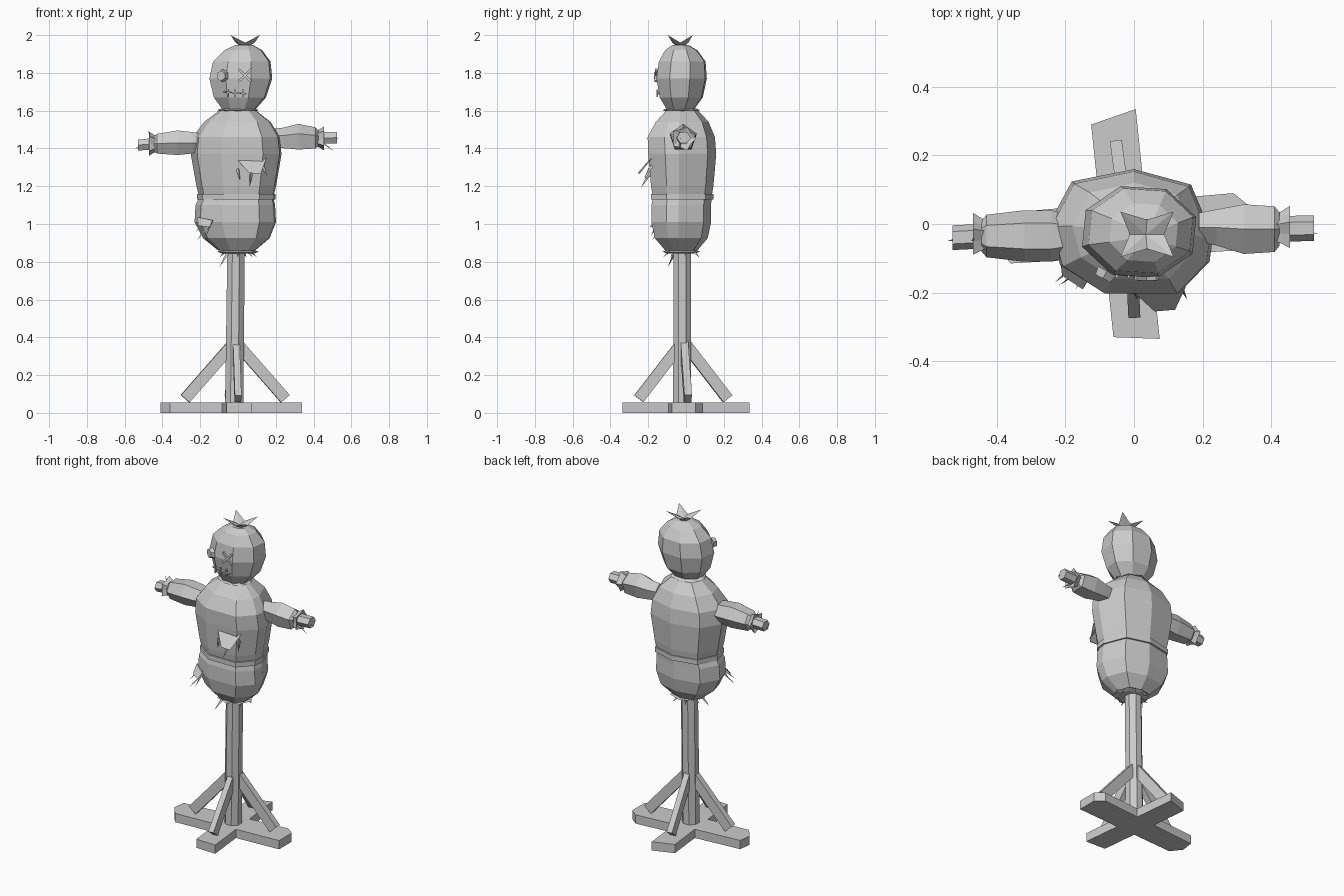
import bpy
import bmesh
from math import cos, sin, pi
from mathutils import Vector, Matrix

default_cube = bpy.data.objects.get("Cube")
if default_cube:
    bpy.data.objects.remove(default_cube, do_unlink=True)

grey = bpy.data.materials.new("plain grey")
grey.use_nodes = True
grey.diffuse_color = (0.6, 0.6, 0.6, 1)
grey.node_tree.nodes["Principled BSDF"].inputs["Base Color"].default_value = grey.diffuse_color


def finish(name, bm):
    """Turn a bmesh into a flat shaded object."""
    bmesh.ops.recalc_face_normals(bm, faces=bm.faces)
    mesh = bpy.data.meshes.new(name)
    bm.to_mesh(mesh)
    bm.free()
    mesh.materials.append(grey)
    obj = bpy.data.objects.new(name, mesh)
    bpy.context.collection.objects.link(obj)
    return obj


def polygon(sides, turn=0.0, inner=1.0):
    """Unit outline; inner below one gives a jagged, starry edge."""
    outline = []
    for i in range(sides):
        angle = 2 * pi * (i + turn) / sides
        radius = inner if i % 2 else 1.0
        outline.append((radius * cos(angle), radius * sin(angle)))
    return outline


def loft(name, rings, outline, axis="z"):
    """Skin rings given as (position, centre u, centre v, radius u, radius v)."""
    bm = bmesh.new()
    loops = []
    for pos, cu, cv, ru, rv in rings:
        loop = []
        for u, v in outline:
            a, b = cu + ru * u, cv + rv * v
            loop.append(bm.verts.new((a, b, pos) if axis == "z" else (pos, a, b)))
        loops.append(loop)
    n = len(outline)
    for low, high in zip(loops, loops[1:]):
        for i in range(n):
            j = (i + 1) % n
            bm.faces.new((low[i], low[j], high[j], high[i]))
    bm.faces.new(loops[0])
    bm.faces.new(loops[-1])
    return finish(name, bm)


def along(a, b):
    a, b = Vector(a), Vector(b)
    turn = (b - a).to_track_quat("Z", "Y").to_matrix().to_4x4()
    return Matrix.Translation((a + b) / 2) @ turn, (b - a).length


def bar(name, a, b, side, depth):
    matrix, length = along(a, b)
    bm = bmesh.new()
    bmesh.ops.create_cube(bm, size=1, matrix=matrix @ Matrix.Diagonal((side, depth, length, 1)))
    return finish(name, bm)


def straw(name, a, b, radius=0.008):
    matrix, length = along(a, b)
    bm = bmesh.new()
    bmesh.ops.create_cone(bm, cap_ends=True, segments=3, radius1=radius, radius2=0,
                          depth=length, matrix=matrix)
    return finish(name, bm)


def plank(name, corners):
    bm = bmesh.new()
    face = bm.faces.new([bm.verts.new((x, y, 0)) for x, y in corners])
    top = bmesh.ops.extrude_face_region(bm, geom=[face])["geom"]
    bmesh.ops.translate(bm, vec=(0, 0, 0.055),
                        verts=[v for v in top if isinstance(v, bmesh.types.BMVert)])
    return finish(name, bm)


def flap(name, corners, push):
    """Thin torn cloth plate."""
    bm = bmesh.new()
    face = bm.faces.new([bm.verts.new(c) for c in corners])
    top = bmesh.ops.extrude_face_region(bm, geom=[face])["geom"]
    bmesh.ops.translate(bm, vec=push, verts=[v for v in top if isinstance(v, bmesh.types.BMVert)])
    return finish(name, bm)


# Crossed base planks with clipped ends
plank("base_plank_side", [(-0.41, -0.05), (-0.36, -0.115), (0.34, -0.075),
                          (0.34, 0.05), (0.29, 0.09), (-0.4, 0.03)])
plank("base_plank_front", [(-0.06, -0.33), (0.075, -0.335), (0.005, 0.335), (-0.125, 0.29)])

# Post and four slanted braces
loft("post", [(0.04, -0.02, -0.02, 0.052, 0.052), (0.9, -0.01, -0.02, 0.05, 0.05)], polygon(8, 0.5))
bar("brace_right", (-0.28, -0.04, 0.075), (-0.03, -0.02, 0.36), 0.04, 0.06)
bar("brace_left", (0.25, 0.01, 0.075), (0, -0.01, 0.36), 0.04, 0.06)
bar("brace_front", (0, -0.25, 0.075), (-0.01, -0.03, 0.36), 0.035, 0.06)
bar("brace_back", (-0.05, 0.22, 0.075), (-0.02, 0, 0.36), 0.035, 0.06)

# Stuffed torso: irregular nine sided sack above and below the belt
sack = [(0.96, -0.1), (0.7, 0.75), (0.02, 1), (-0.72, 0.8), (-1, 0.1),
        (-0.86, -0.55), (-0.34, -1), (0.56, -1), (0.92, -0.5)]
loft("upper_torso", [
    (1.14, -0.005, -0.02, 0.2, 0.155),
    (1.2, -0.005, -0.02, 0.215, 0.165),
    (1.37, -0.005, -0.02, 0.245, 0.18),
    (1.46, -0.005, -0.025, 0.235, 0.178),
    (1.54, 0, -0.02, 0.18, 0.14),
    (1.6, 0, -0.02, 0.1, 0.085)], sack)
loft("belt", [(z, -0.005, -0.02, 0.212, 0.166) for z in (1.13, 1.16)], sack)
loft("lower_torso", [
    (0.86, -0.005, -0.025, 0.1, 0.085),
    (0.925, -0.005, -0.025, 0.18, 0.14),
    (1.01, -0.01, -0.025, 0.22, 0.158),
    (1.1, -0.01, -0.025, 0.215, 0.158),
    (1.14, -0.005, -0.02, 0.2, 0.155)], sack)

# Ragged cloth rims at neck and hem
ragged = polygon(16, 0, 0.88)
for name, z in (("neck_rim", 1.603), ("hem_rim", 0.853)):
    loft(name, [(z - 0.01, 0, -0.025, 0.08, 0.07), (z, 0, -0.025, 0.11, 0.1),
                (z + 0.008, 0, -0.025, 0.09, 0.08)], ragged)

# Head, leaning slightly to its left
loft("head", [
    (1.605, 0.005, -0.03, 0.09, 0.075),
    (1.67, 0.01, -0.025, 0.145, 0.12),
    (1.77, 0.015, -0.023, 0.175, 0.14),
    (1.86, 0.02, -0.02, 0.16, 0.13),
    (1.92, 0.028, -0.025, 0.105, 0.09),
    (1.947, 0.033, -0.03, 0.05, 0.045)], polygon(8, 0.4))

# Leafy tuft: open four pointed star
bm = bmesh.new()
bowl = bm.verts.new((0.035, -0.03, 1.95))
stem = bm.verts.new((0.035, -0.03, 1.925))
rim = []
for i in range(8):
    angle = pi * (i + 1) / 4
    radius, z = (0.05, 1.96) if i % 2 else (0.11, 2.0)
    rim.append(bm.verts.new((0.038 + radius * cos(angle), -0.03 + 0.85 * radius * sin(angle), z)))
for a, b in zip(rim, rim[1:] + rim[:1]):
    bm.faces.new((bowl, a, b))
    bm.faces.new((stem, b, a))
finish("tuft", bm)

# Face: button eye, crossed eye and stitched mouth
button = bmesh.new()
bmesh.ops.create_cone(button, cap_ends=True, segments=6, radius1=0.034, radius2=0.028, depth=0.025,
                      matrix=Matrix.Translation((-0.085, -0.148, 1.785))
                      @ Matrix.Rotation(-0.5, 4, "Z") @ Matrix.Rotation(pi / 2, 4, "X"))
finish("button_eye", button)
for s in (-1, 1):
    bar("cross_eye_stroke", (0.037 - 0.032 * s, -0.16, 1.755), (0.037 + 0.032 * s, -0.158, 1.818),
        0.012, 0.012)
bar("mouth_seam", (-0.075, -0.14, 1.7), (0.045, -0.15, 1.688), 0.015, 0.007)
for x in (-0.05, -0.015, 0.025):
    bar("mouth_stitch", (x, -0.152, 1.672), (x, -0.152, 1.712), 0.007, 0.01)

# Arms: stuffed sleeve, ragged cuff, straw hand
five, six = polygon(5, 0.25), polygon(6)
loft("left_sleeve", [
    (0.19, -0.01, 1.45, 0.045, 0.055), (0.24, -0.01, 1.45, 0.055, 0.06),
    (0.32, -0.015, 1.455, 0.076, 0.075), (0.41, -0.015, 1.45, 0.07, 0.062),
    (0.425, -0.015, 1.45, 0.05, 0.045)], five, "x")
loft("right_sleeve", [
    (-0.19, -0.035, 1.43, 0.06, 0.055), (-0.24, -0.035, 1.43, 0.075, 0.065),
    (-0.32, -0.035, 1.43, 0.075, 0.075), (-0.43, -0.035, 1.425, 0.062, 0.06),
    (-0.445, -0.035, 1.425, 0.045, 0.045)], six, "x")
cuff = polygon(10, 0, 0.75)
for name, s, x, y, z in (("left", 1, 0.415, -0.015, 1.453), ("right", -1, -0.43, -0.035, 1.425)):
    loft(name + "_cuff", [(x, y, z, 0.045, 0.045), (x + s * 0.015, y, z, 0.052, 0.05),
                          (x + s * 0.04, y, z, 0.068, 0.066), (x + s * 0.03, y, z, 0.04, 0.04)],
         cuff, "x")
loft("left_hand", [(0.41, -0.015, 1.455, 0.038, 0.036), (0.525, -0.012, 1.457, 0.037, 0.034)], six, "x")
loft("right_hand", [(-0.43, -0.035, 1.425, 0.036, 0.036), (-0.53, -0.04, 1.418, 0.036, 0.033)], six, "x")
straw("left_hand_straw", (0.43, -0.03, 1.44), (0.51, -0.035, 1.385))
straw("left_hand_straw", (0.46, -0.01, 1.455), (0.54, -0.03, 1.45))
straw("right_hand_straw", (-0.46, -0.04, 1.44), (-0.475, -0.05, 1.5))
straw("right_hand_straw", (-0.46, -0.035, 1.42), (-0.545, -0.05, 1.4), 0.02)

# Torn flaps on chest and hip, with straw poking out
flap("chest_flap", [(0, -0.2, 1.335), (0.15, -0.185, 1.345), (0.12, -0.25, 1.265),
                    (0.06, -0.255, 1.27)], (0, 0.006, 0.004))
flap("hip_flap", [(-0.215, -0.105, 1.035), (-0.135, -0.165, 1.02), (-0.15, -0.19, 0.985),
                  (-0.21, -0.15, 0.99)], (0.004, 0.005, 0))
for a, b in (((0, -0.19, 1.29), (0.01, -0.22, 1.235)), ((0.07, -0.18, 1.28), (0.06, -0.24, 1.19)),
             ((0.13, -0.17, 1.32), (0.155, -0.22, 1.25))):
    straw("chest_straw", a, b, 0.012)
for a, b in (((-0.15, -0.13, 1.0), (-0.22, -0.18, 0.91)), ((-0.17, -0.12, 1.02), (-0.23, -0.17, 0.95)),
             ((-0.14, -0.14, 1.02), (-0.17, -0.19, 0.93))):
    straw("hip_straw", a, b)

# Straw hanging below the hem
for i in range(7):
    angle = 2 * pi * i / 7 + 3.8
    reach = 0.1 if i else 0.125
    drop = 0.77 if i == 0 else 0.825
    straw("hem_straw", (0.06 * cos(angle), 0.06 * sin(angle) - 0.02, 0.86),
          (reach * cos(angle), reach * sin(angle) - 0.02, drop), 0.012)
